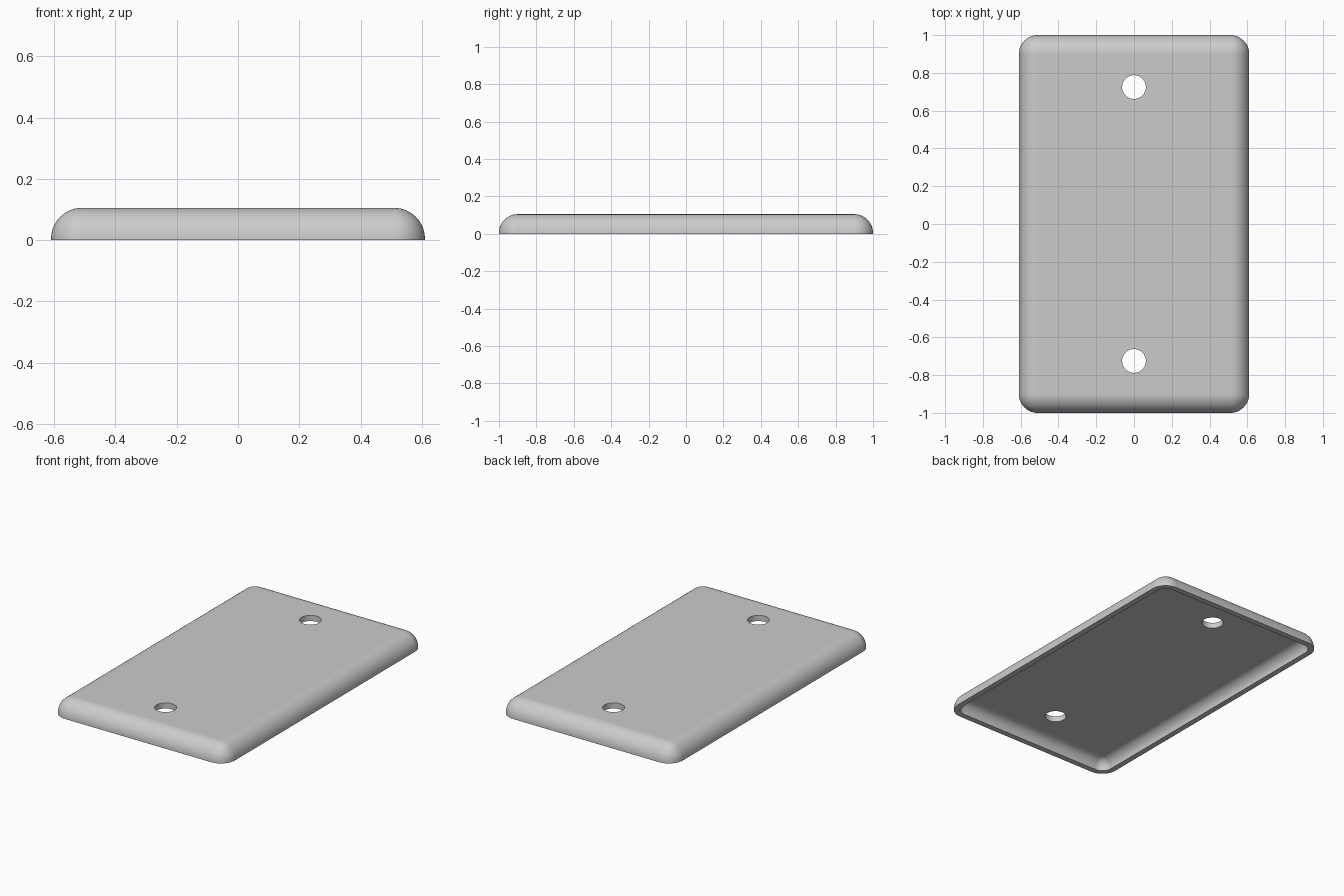
import bpy
import bmesh
from math import sin, cos, pi

HALF_X, HALF_Y, HEIGHT = 0.61, 1.0, 0.105
RADIUS, WALL = 0.1, 0.036
HOLE_RADIUS, HOLE_Y = 0.063, 0.725
STEPS = 14

cube = bpy.data.objects.get("Cube")
if cube:
    bpy.data.objects.remove(cube, do_unlink=True)

# Material
grey = bpy.data.materials.new("light grey")
grey.use_nodes = True
colour = (0.6, 0.6, 0.6, 1)
grey.diffuse_color = colour
grey.node_tree.nodes["Principled BSDF"].inputs["Base Color"].default_value = colour


def rounded_ring(bm, radius, z):
    """Rounded rectangle whose corner arcs share the plate's corner centres."""
    ring = []
    for quarter, (sx, sy) in enumerate([(1, 1), (-1, 1), (-1, -1), (1, -1)]):
        for i in range(STEPS + 1):
            a = (quarter + i / STEPS) * pi / 2
            ring.append(bm.verts.new((sx * (HALF_X - RADIUS) + radius * cos(a),
                                      sy * (HALF_Y - RADIUS) + radius * sin(a), z)))
    return ring


def edge_profile(radius):
    """Short upright lip, then a quarter-round up to the flat."""
    lip = HEIGHT - RADIUS
    arc = [(radius * cos(i / STEPS * pi / 2), lip + radius * sin(i / STEPS * pi / 2))
           for i in range(STEPS + 1)]
    return [(radius, 0)] + arc


# Hollow plate: inner ceiling, inner wall, bottom rim, outer wall, top face
bm = bmesh.new()
profile = edge_profile(RADIUS - WALL)[::-1] + edge_profile(RADIUS)
rings = [rounded_ring(bm, r, z) for r, z in profile]
for low, high in zip(rings, rings[1:]):
    for i in range(len(low)):
        j = (i + 1) % len(low)
        bm.faces.new((low[i], low[j], high[j], high[i]))
bm.faces.new(rings[0])
bm.faces.new(rings[-1])
bmesh.ops.remove_doubles(bm, verts=bm.verts, dist=0.0001)
bmesh.ops.recalc_face_normals(bm, faces=bm.faces)
mesh = bpy.data.meshes.new("wall_plate")
bm.to_mesh(mesh)
bm.free()
mesh.materials.append(grey)
plate = bpy.data.objects.new("wall_plate", mesh)
bpy.context.collection.objects.link(plate)

# Screw holes
for side in (-1, 1):
    bpy.ops.mesh.primitive_cylinder_add(vertices=48, radius=HOLE_RADIUS, depth=0.4,
                                        location=(0, side * HOLE_Y, HEIGHT))
    cutter = bpy.context.object
    cutter.name = "hole_cutter"
    cutter.hide_render = True
    cutter.data.materials.append(grey)
    cut = plate.modifiers.new("screw_hole", 'BOOLEAN')
    cut.operation = 'DIFFERENCE'
    cut.solver = 'EXACT'
    cut.object = cutter
    bpy.ops.object.select_all(action='DESELECT')
    plate.select_set(True)
    bpy.context.view_layer.objects.active = plate
    bpy.ops.object.modifier_apply(modifier=cut.name)
    bpy.data.objects.remove(cutter, do_unlink=True)

# Smooth rounded edges with clean flats
bpy.ops.object.shade_smooth_by_angle(angle=pi / 6)
normals = plate.modifiers.new("clean_flats", 'WEIGHTED_NORMAL')
normals.keep_sharp = True
